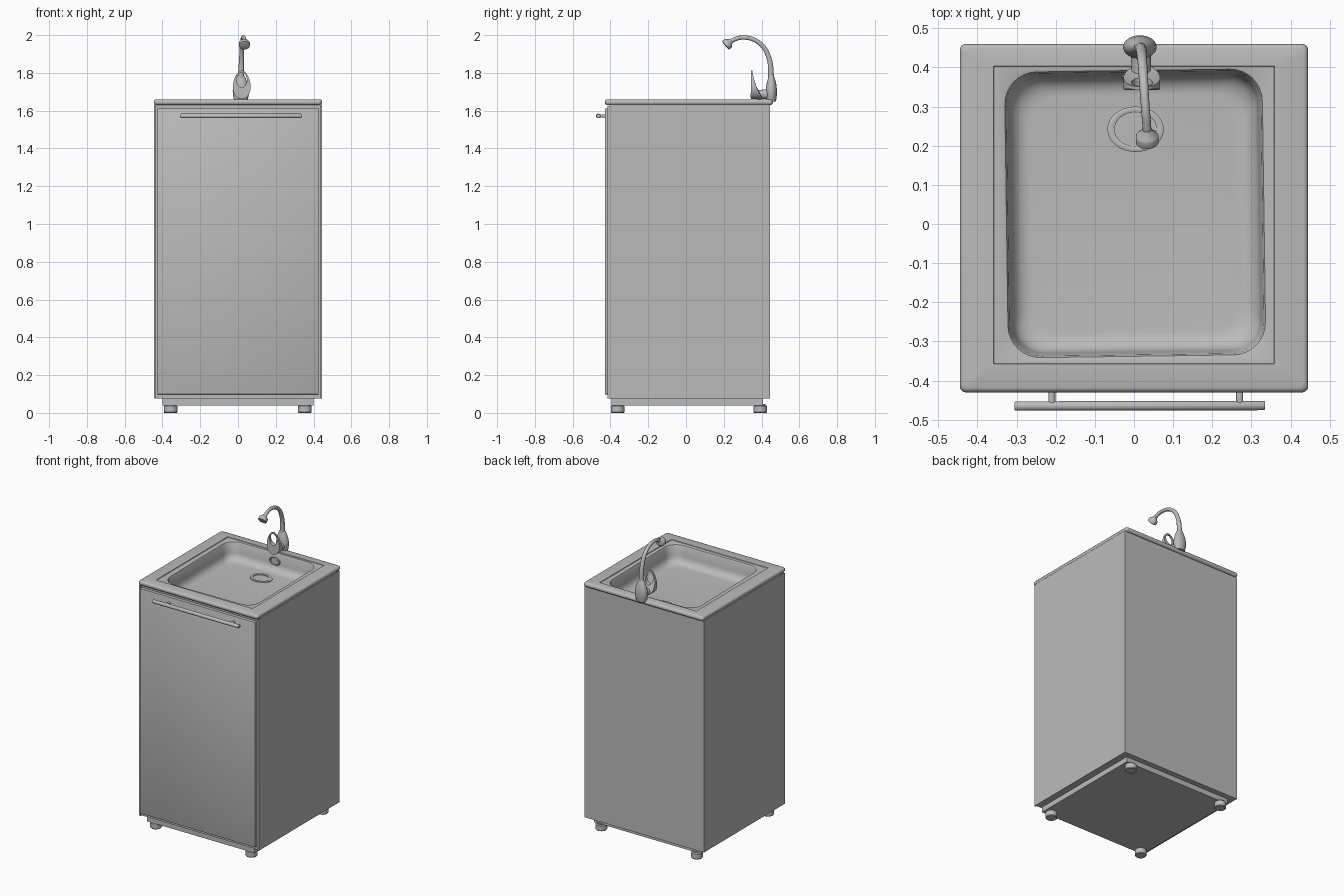
import bpy, bmesh, math
from mathutils import Vector, Matrix

old = bpy.data.objects.get("Cube")
if old:
    bpy.data.objects.remove(old)

GREY = (0.5, 0.5, 0.5, 1)
mat = bpy.data.materials.new("plain_grey")
mat.use_nodes = True
mat.diffuse_color = GREY
mat.node_tree.nodes["Principled BSDF"].inputs["Base Color"].default_value = GREY


def finish(name, bm, smooth=True):
    bmesh.ops.recalc_face_normals(bm, faces=bm.faces)
    me = bpy.data.meshes.new(name)
    bm.to_mesh(me)
    bm.free()
    ob = bpy.data.objects.new(name, me)
    bpy.context.collection.objects.link(ob)
    me.materials.append(mat)
    if smooth:
        shade(ob)
    return ob


def shade(ob):
    bpy.ops.object.select_all(action='DESELECT')
    ob.select_set(True)
    bpy.context.view_layer.objects.active = ob
    bpy.ops.object.shade_smooth_by_angle(angle=math.radians(35))


def box(name, lo, hi, bevel=0, open_top=False):
    bm = bmesh.new()
    lo, hi = Vector(lo), Vector(hi)
    bmesh.ops.create_cube(bm, size=1, matrix=Matrix.Translation((lo + hi) / 2) @ Matrix.Diagonal((*(hi - lo), 1)))
    if bevel:
        bmesh.ops.bevel(bm, geom=bm.edges[:], offset=bevel, segments=2, affect='EDGES', profile=0.5)
    if open_top:
        bmesh.ops.delete(bm, geom=[f for f in bm.faces if f.calc_center_median().z > hi.z - 1e-4], context='FACES')
    return finish(name, bm, bool(bevel))


def skin(name, loops, cap_start=True, cap_end=True, closed=False):
    """Bridge a list of equally long point rings."""
    bm = bmesh.new()
    rings = [[bm.verts.new(p) for p in ring] for ring in loops]
    n = len(rings[0])
    pairs = list(zip(rings, rings[1:]))
    if closed:
        pairs.append((rings[-1], rings[0]))
    for a, b in pairs:
        for i in range(n):
            j = (i + 1) % n
            bm.faces.new((a[i], a[j], b[j], b[i]))
    if cap_start and not closed:
        bm.faces.new(rings[0])
    if cap_end and not closed:
        bm.faces.new(rings[-1])
    return finish(name, bm)


def lathe(name, profile, origin, axis=(0, 0, 1), scale=(1, 1), n=32):
    """Turn (radius, height) pairs around an axis; scale makes it oval."""
    rot = Vector((0, 0, 1)).rotation_difference(Vector(axis).normalized())
    loops = [[Vector(origin) + rot @ Vector((r * scale[0] * math.cos(2 * math.pi * i / n),
                                             r * scale[1] * math.sin(2 * math.pi * i / n), h))
              for i in range(n)] for r, h in profile]
    return skin(name, loops)


def rounded(cx, cy, hx, hy, r, z, turn=0, steps=8):
    """Rounded rectangle ring."""
    pts = []
    for k, (sx, sy) in enumerate(((1, 1), (-1, 1), (-1, -1), (1, -1))):
        for s in range(steps + 1):
            a = math.pi / 2 * (k + s / steps)
            p = Vector((sx * (hx - r) + r * math.cos(a), sy * (hy - r) + r * math.sin(a), 0))
            pts.append(Matrix.Rotation(turn, 3, 'Z') @ p + Vector((cx, cy, z)))
    return pts


# Cabinet, door and plinth
box("cabinet_body", (-0.445, -0.405, 0.075), (0.445, 0.445, 1.632), open_top=True)
box("door", (-0.427, -0.43, 0.098), (0.427, -0.407, 1.612), 0.003)
for side in (-1, 1):
    x = side * 0.439
    box("front_edge_strip", (x - 0.006, -0.415, 0.075), (x + 0.006, -0.40, 1.625))
box("plinth", (-0.40, -0.395, 0.04), (0.40, 0.408, 0.077))

# Feet
for x in (-0.357, 0.354):
    for y in (-0.362, 0.393):
        lathe("foot", [(0.033, 0), (0.036, 0.004), (0.036, 0.036), (0.028, 0.04), (0.028, 0.046)], (x, y, 0))

# Worktop with rounded outer edge and sunken basin in one skin
TOP, FLOOR, TURN = 1.66, 1.538, math.radians(0.8)
loops = [rounded(0, 0.015, 0.40, 0.40, 0.01, 1.63)]
for k in range(7):
    a = math.pi * (k / 6 - 0.5)
    e = 0.012 * (1 - math.cos(a))
    loops.append(rounded(0, 0.015, 0.445 - e, 0.445 - e, 0.016, 1.645 + 0.015 * math.sin(a)))
loops += [rounded(0, 0.023, 0.359, 0.381, 0.002, TOP),
          rounded(0, 0.023, 0.357, 0.379, 0.002, TOP - 0.004)]
for inset, drop in ((0, 0.004), (0.004, 0.006), (0.008, 0.014), (0.016, 0.07)):
    loops.append(rounded(0.003, 0.027, 0.333 - inset, 0.369 - inset, 0.085 - inset / 2, TOP - drop, TURN))
for k in range(1, 7):
    a = math.pi / 2 * k / 6
    inset = 0.016 + 0.05 * (1 - math.cos(a))
    loops.append(rounded(0.003, 0.027, 0.333 - inset, 0.369 - inset, 0.08,
                         FLOOR + 0.052 * (1 - math.sin(a)), TURN))
skin("worktop_and_basin", loops, cap_start=False)

# Drain and overflow rings
RING = [(1, 0), (1, 1), (0.95, 1.3), (0.8, 1.3), (0.75, 1), (0.75, 0.3)]
lathe("drain_ring", [(r, h * 0.006) for r, h in RING], (0.004, 0.242, FLOOR - 0.001), scale=(0.072, 0.058))
lathe("overflow_ring", [(r, h * 0.006) for r, h in RING], (0.008, 0.381, 1.602), (0, -1, 0), (0.04, 0.028))

# Door handle
lathe("handle_bar", [(0.010, 0), (0.012, 0.003), (0.012, 0.637), (0.010, 0.64)], (-0.305, -0.465, 1.572), (1, 0.002, 0))
for x in (-0.21, 0.27):
    lathe("handle_post", [(0.009, 0), (0.009, 0.04)], (x, -0.425, 1.572), (0, -1, 0), n=20)

# Tap body
lathe("tap_body", [(0.78, 1.648), (0.84, 1.655), (0.98, 1.685), (1, 1.705), (0.9, 1.735),
                   (0.68, 1.762), (0.5, 1.78), (0.36, 1.79)], (0.015, 0.452, 0), scale=(0.043, 0.03))

# Swan neck spout
cu = bpy.data.curves.new("tap_spout", 'CURVE')
cu.dimensions = '3D'
cu.bevel_depth = 0.012
cu.bevel_resolution = 4
cu.use_fill_caps = True
sp = cu.splines.new('BEZIER')
path = [(0.015, 0.452, 1.76, 1.35), (0.019, 0.437, 1.885, 1.1), (0.023, 0.39, 1.957, 1),
        (0.028, 0.31, 1.987, 0.95), (0.033, 0.245, 1.972, 0.95), (0.034, 0.225, 1.958, 0.95)]
sp.bezier_points.add(len(path) - 1)
for bp, (x, y, z, r) in zip(sp.bezier_points, path):
    bp.co, bp.radius = (x, y, z), r
    bp.handle_left_type = bp.handle_right_type = 'AUTO'
spout = bpy.data.objects.new("tap_spout", cu)
bpy.context.collection.objects.link(spout)
bpy.ops.object.select_all(action='DESELECT')
spout.select_set(True)
bpy.context.view_layer.objects.active = spout
bpy.ops.object.convert(target='MESH')
spout = bpy.context.view_layer.objects.active
spout.data.materials.clear()
spout.data.materials.append(mat)
shade(spout)
lathe("spout_nozzle", [(0.012, 0), (0.018, 0.012), (0.027, 0.02), (0.029, 0.024), (0.029, 0.042), (0.024, 0.044)],
      (0.033, 0.242, 1.972), (0.02, -0.75, -0.62))


# Lever: egg-shaped loop bent to a forward curve, thick at the foot
def lever_ring(inner, front, grow=0):
    pts = []
    for i in range(40):
        a = 2 * math.pi * i / 40
        if inner:
            x, z = (0.024 + grow) * math.cos(a), 1.762 + (0.036 + grow) * math.sin(a)
        else:
            x, z = (0.05 - grow) * math.cos(a) * (1 - 0.18 * math.sin(a)), 1.738 + (0.079 - grow) * math.sin(a)
        t = min(1, max(0, (z - 1.66) / 0.16))
        mid = 0.382 - 0.036 * math.sqrt(t)
        half = 0.004 + 0.03 * (1 - t) ** 2
        pts.append((0.02 + x, mid + (-half if front else half), z))
    return pts


skin("tap_lever", [lever_ring(False, True, 0.004), lever_ring(True, True, 0.003), lever_ring(True, False, 0.003),
                   lever_ring(False, False, 0.004)], closed=True)
lathe("lever_joint", [(0.026, 0), (0.024, 0.07)], (0.018, 0.445, 1.69), (0, -1, -0.1))
